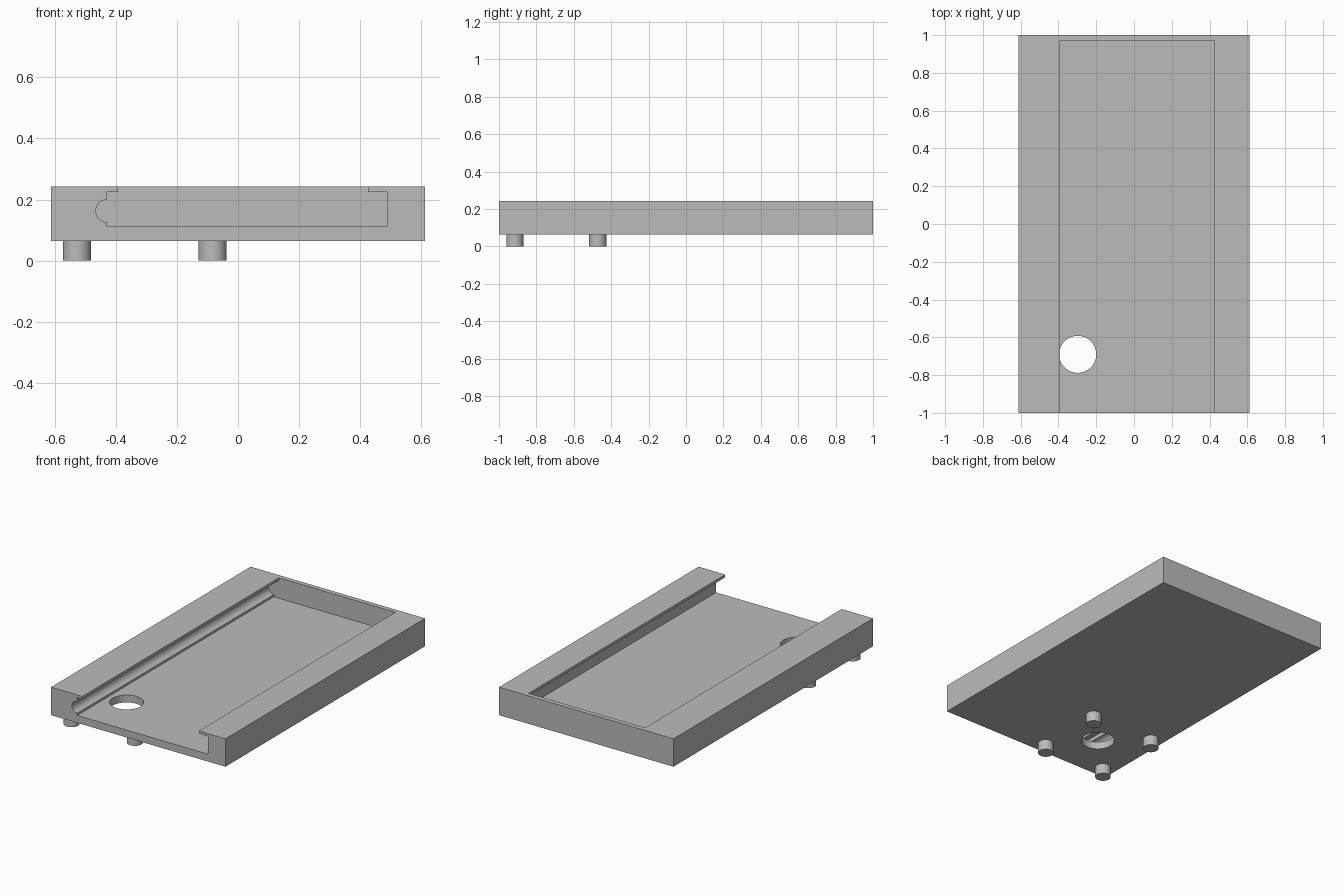
import bpy
import bmesh
import math

# Remove the default cube
cube = bpy.data.objects.get("Cube")
if cube:
    bpy.data.objects.remove(cube, do_unlink=True)

# Single plain grey material
GREY = (0.5, 0.5, 0.5, 1.0)
grey = bpy.data.materials.new("plain grey")
grey.use_nodes = True
grey.diffuse_color = GREY
grey.node_tree.nodes["Principled BSDF"].inputs["Base Color"].default_value = GREY


def finish(bm, name):
    """Turn a bmesh into a named grey object."""
    bmesh.ops.recalc_face_normals(bm, faces=bm.faces)
    mesh = bpy.data.meshes.new(name)
    bm.to_mesh(mesh)
    bm.free()
    mesh.materials.append(grey)
    obj = bpy.data.objects.new(name, mesh)
    bpy.context.collection.objects.link(obj)
    return obj


def extrude_profile(name, profile, y0, y1):
    """Extrude an XZ outline along y."""
    bm = bmesh.new()
    face = bm.faces.new([bm.verts.new((x, y0, z)) for x, z in profile])
    new = bmesh.ops.extrude_face_region(bm, geom=[face])["geom"]
    verts = [v for v in new if isinstance(v, bmesh.types.BMVert)]
    bmesh.ops.translate(bm, verts=verts, vec=(0, y1 - y0, 0))
    return finish(bm, name)


def cylinder(name, x, y, z0, z1, radius, segments):
    bm = bmesh.new()
    bmesh.ops.create_cone(bm, cap_ends=True, segments=segments, radius1=radius,
                          radius2=radius, depth=z1 - z0)
    bmesh.ops.translate(bm, verts=bm.verts, vec=(x, y, (z0 + z1) / 2))
    return finish(bm, name)


def smooth(obj):
    bpy.ops.object.select_all(action='DESELECT')
    obj.select_set(True)
    bpy.context.view_layer.objects.active = obj
    bpy.ops.object.shade_smooth_by_angle(angle=math.radians(30))


def cut(obj, cutter):
    """Subtract the cutter for good, then discard it."""
    cutter.hide_render = True
    mod = obj.modifiers.new("cut", 'BOOLEAN')
    mod.operation = 'DIFFERENCE'
    mod.solver = 'EXACT'
    mod.object = cutter
    bpy.context.view_layer.objects.active = obj
    bpy.ops.object.modifier_apply(modifier=mod.name)
    bpy.data.objects.remove(cutter, do_unlink=True)


BASE, TOP, HALF = 0.065, 0.242, 0.612
FLOOR, LIP = 0.112, 0.225
GROOVE_X, GROOVE_Z, GROOVE_R = -0.428, 0.163, 0.037

# Tray block
tray = extrude_profile("tray", [(-HALF, BASE), (HALF, BASE), (HALF, TOP), (-HALF, TOP)], -1, 1)

# Sliding channel: undercut lips on both sides, round groove on one side
arc = [math.pi / 2 + math.pi * i / 24 for i in range(25)]
groove = [(GROOVE_X + GROOVE_R * math.cos(a), GROOVE_Z + GROOVE_R * math.sin(a)) for a in arc]
channel = [(0.488, FLOOR), (0.488, LIP), (0.425, LIP), (0.425, 0.3), (-0.392, 0.3),
           (-0.392, LIP), (GROOVE_X, LIP)] + groove + [(GROOVE_X, FLOOR)]
cut(tray, extrude_profile("channel_cutter", channel, -1.1, 0.97))

# Round hole through the floor
cut(tray, cylinder("hole_cutter", -0.298, -0.69, 0, 0.15, 0.098, 64))
smooth(tray)

# Four pegs underneath, around the hole
for side, x in (("right", -0.527), ("left", -0.083)):
    for end, y in (("front", -0.915), ("back", -0.472)):
        smooth(cylinder(f"peg_{end}_{side}", x, y, 0, BASE, 0.046, 48))
